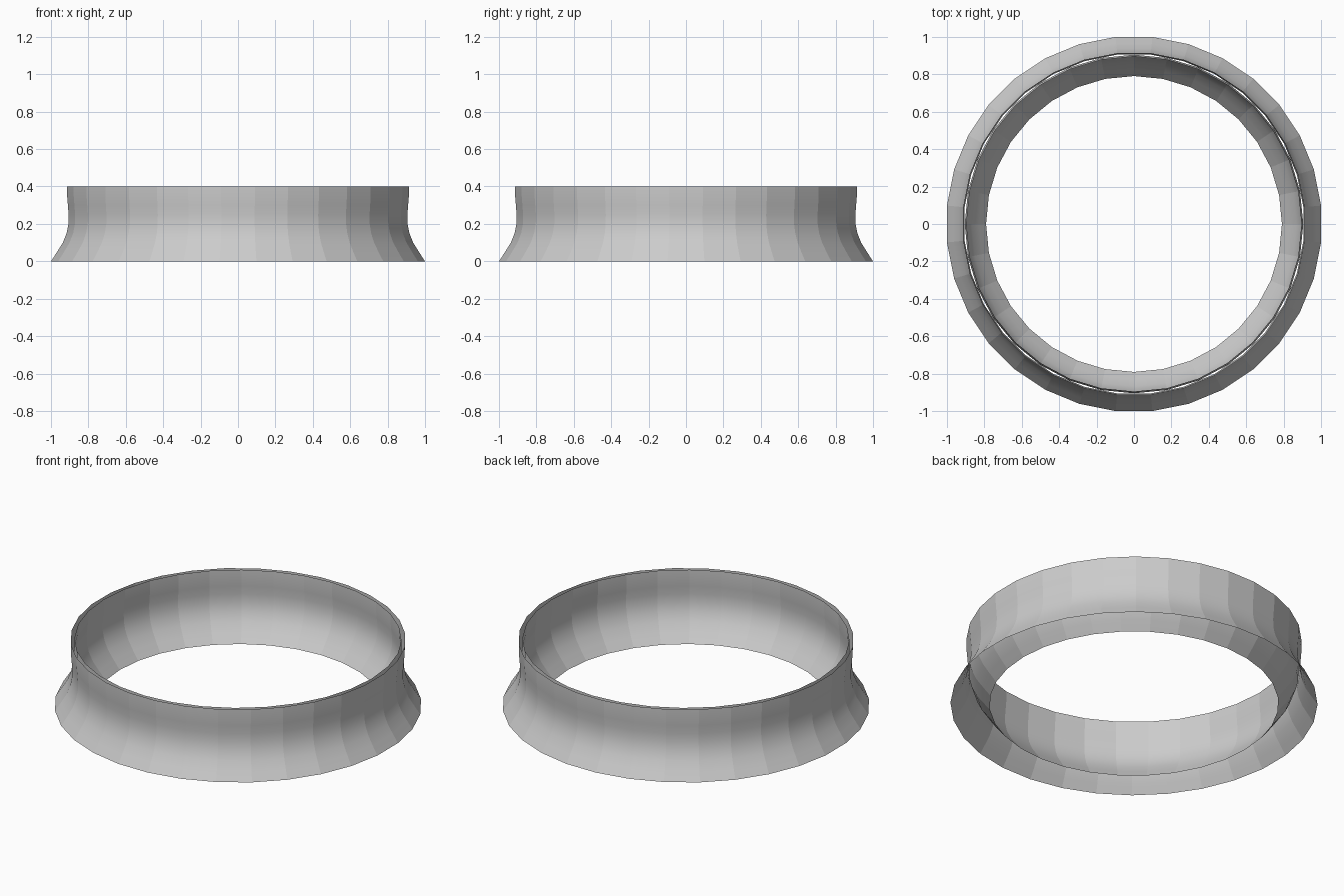
import bpy, bmesh, math

cube = bpy.data.objects.get("Cube")
if cube:
    bpy.data.objects.remove(cube, do_unlink=True)

SIDES = 32
STEP = 2 * math.pi / SIDES

grey = bpy.data.materials.new("plain grey")
grey.use_nodes = True
grey.diffuse_color = (0.6, 0.6, 0.6, 1)
grey.node_tree.nodes["Principled BSDF"].inputs["Base Color"].default_value = (0.6, 0.6, 0.6, 1)


def lathe(name, profile, offset, inward):
    """Spin an open (radius, height) profile into a faceted skin."""
    bm = bmesh.new()
    rows = [[bm.verts.new((r * math.cos(i * STEP + offset), r * math.sin(i * STEP + offset), z))
             for i in range(SIDES)] for r, z in profile]
    for low, high in zip(rows, rows[1:]):
        for i in range(SIDES):
            j = (i + 1) % SIDES
            face = bm.faces.new((low[i], low[j], high[j], high[i]))
            face.smooth = True
            if inward:
                face.normal_flip()
            # Facets stay crisp around the ring but smooth up the profile
            bm.edges.get((low[i], high[i])).smooth = False
    mesh = bpy.data.meshes.new(name)
    bm.to_mesh(mesh)
    bm.free()
    mesh.materials.append(grey)
    bpy.context.collection.objects.link(bpy.data.objects.new(name, mesh))


# Outer skin: flared foot, narrow waist, slightly swollen rim
outer = [(1.005, 0), (0.972, 0.05), (0.941, 0.1), (0.921, 0.15), (0.911, 0.2),
         (0.91, 0.25), (0.914, 0.3), (0.918, 0.35), (0.918, 0.4)]
lathe("outer_skin", outer, STEP / 2, False)

# Inner skin: the same curve turned inward, staggered by half a facet
inner = [(0.905 - (r - 0.91) * 1.2, z) for r, z in outer]
lathe("inner_skin", inner, 0, True)
